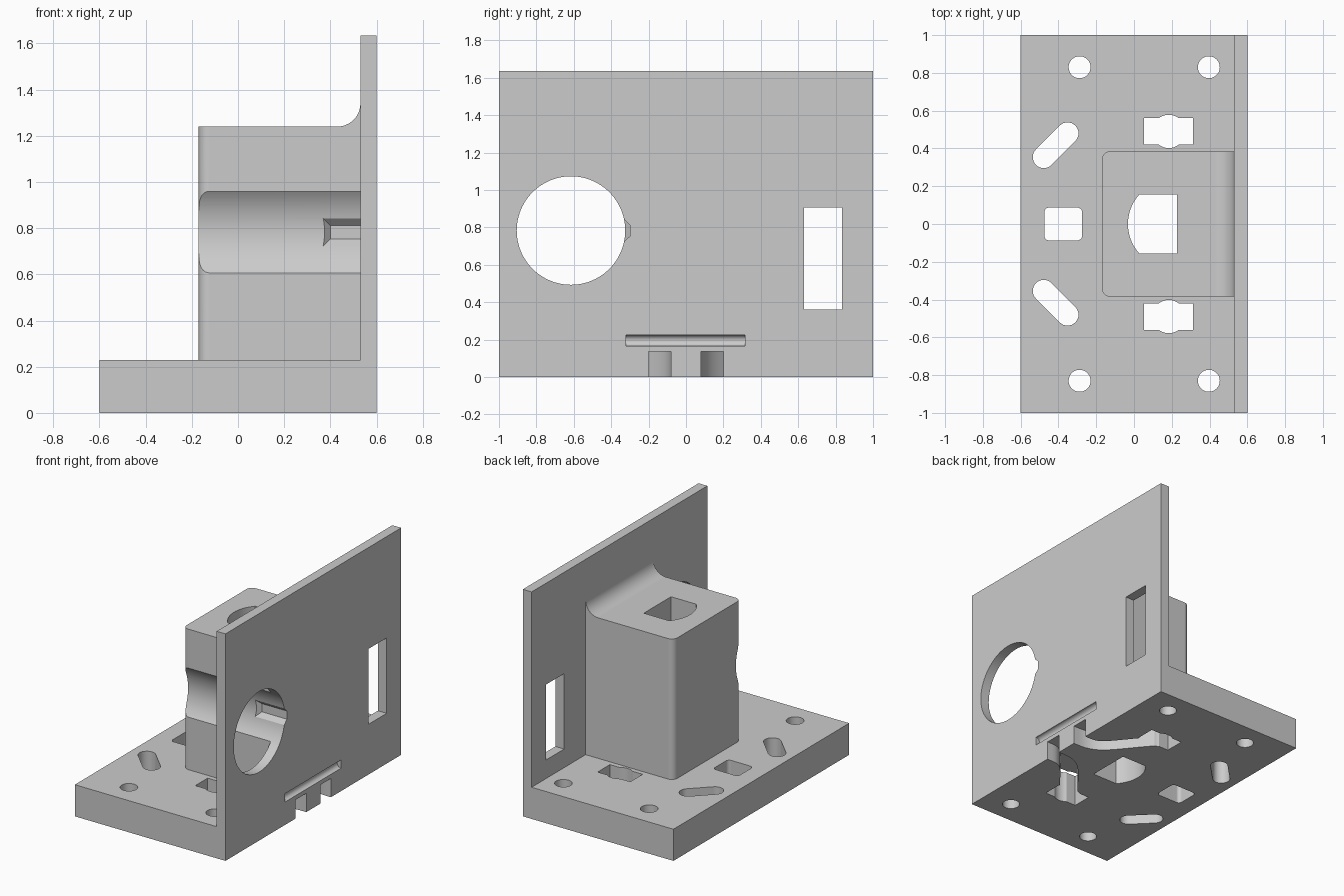
import bpy, bmesh, math
from mathutils import Vector
from mathutils.geometry import interpolate_bezier

cube = bpy.data.objects.get("Cube")
if cube:
    bpy.data.objects.remove(cube, do_unlink=True)

grey = bpy.data.materials.new("matte grey")
grey.use_nodes = True
grey.diffuse_color = (0.6, 0.6, 0.6, 1)
bsdf = next(n for n in grey.node_tree.nodes if n.type == 'BSDF_PRINCIPLED')
bsdf.inputs["Base Color"].default_value = (0.6, 0.6, 0.6, 1)

# Places a profile point (a, b) at depth d along the extrusion axis
PLACE = {'x': lambda a, b, d: (d, a, b),
         'y': lambda a, b, d: (a, d, b),
         'z': lambda a, b, d: (a, b, d)}


def prism(name, profile, axis, lo, hi):
    """Extrude a closed outline between two depths."""
    bm = bmesh.new()
    ends = [[bm.verts.new(PLACE[axis](a, b, d)) for a, b in profile] for d in (lo, hi)]
    bm.faces.new(ends[0])
    bm.faces.new(ends[1])
    n = len(profile)
    for i in range(n):
        j = (i + 1) % n
        bm.faces.new((ends[0][i], ends[0][j], ends[1][j], ends[1][i]))
    bmesh.ops.recalc_face_normals(bm, faces=bm.faces)
    mesh = bpy.data.meshes.new(name)
    bm.to_mesh(mesh)
    bm.free()
    mesh.materials.append(grey)
    obj = bpy.data.objects.new(name, mesh)
    bpy.context.collection.objects.link(obj)
    return obj


def arc(cx, cy, r, start, end, n):
    angles = [math.radians(start + (end - start) * i / n) for i in range(n + 1)]
    return [(cx + r * math.cos(t), cy + r * math.sin(t)) for t in angles]


def circle(cx, cy, r, n=48):
    return arc(cx, cy, r, 0, 360, n)[:-1]


def rect(a0, a1, b0, b1):
    return [(a0, b0), (a1, b0), (a1, b1), (a0, b1)]


def round_edges(obj, test, radius):
    """Bevel the upright edges whose midpoint passes a test."""
    bm = bmesh.new()
    bm.from_mesh(obj.data)
    edges = [e for e in bm.edges
             if abs((e.verts[0].co - e.verts[1].co).normalized().z) > 0.99
             and test((e.verts[0].co + e.verts[1].co) / 2)]
    bmesh.ops.bevel(bm, geom=edges, offset=radius, segments=8, profile=0.5, affect='EDGES')
    bm.to_mesh(obj.data)
    bm.free()


def combine(target, tool, operation='DIFFERENCE'):
    mod = target.modifiers.new("combine", 'BOOLEAN')
    mod.operation = operation
    mod.solver = 'EXACT'
    mod.object = tool
    bpy.context.view_layer.objects.active = target
    bpy.ops.object.modifier_apply(modifier=mod.name)
    bpy.data.objects.remove(tool, do_unlink=True)


# Base slab and upright plate in one L section
bracket = prism("mounting_bracket",
                [(-0.6, 0), (0.6, 0), (0.6, 1.635), (0.53, 1.635), (0.53, 0.228), (-0.6, 0.228)],
                'y', -1, 1)

# Central block with a concave fillet running up to the plate
block = prism("block",
              [(-0.17, 0.1), (0.56, 0.1), (0.56, 1.34)] + arc(0.43, 1.34, 0.1, 0, -90, 12)
              + [(-0.17, 1.24)], 'y', -0.385, 0.385)
round_edges(block, lambda c: c.x < -0.1, 0.045)
combine(bracket, block, 'UNION')

# Large round opening, which also grooves the side of the block
combine(bracket, prism("round_opening", circle(-0.615, 0.783, 0.29, 96), 'x', -0.4, 0.8))

# Tapered pocket beside the round opening
pocket = prism("pocket", [(-0.36, 0.695), (-0.3, 0.753), (-0.3, 0.812), (-0.36, 0.87)],
               'x', 0.34, 0.8)
for v in pocket.data.vertices:
    if v.co.x < 0.5 and v.co.y > -0.31:
        v.co.x = 0.4
combine(bracket, pocket)

# Rectangular window and shallow rounded groove in the plate
combine(bracket, prism("window", rect(0.63, 0.835, 0.362, 0.905), 'x', 0.4, 0.8))
combine(bracket, prism("groove", circle(0.6, 0.195, 0.03, 32), 'y', -0.32, 0.315))

# D shaped shaft through block and base
shaft = arc(0.2, 0, 0.232, 138, 222, 20) + [(0.228, -0.155), (0.228, 0.155)]
combine(bracket, prism("shaft", shaft, 'z', -0.2, 1.6))

# Rounded square hole
square = prism("square_hole", rect(-0.475, -0.275, -0.087, 0.087), 'z', -0.2, 0.5)
round_edges(square, lambda c: True, 0.025)
combine(bracket, square)

# Features mirrored across the middle
for side in (1, -1):
    def flip(points):
        return [(x, y * side) for x, y in points]

    # Screw holes
    for x in (-0.288, 0.396):
        combine(bracket, prism("screw_hole", circle(x, 0.83 * side, 0.058), 'z', -0.2, 0.5))

    # Slanted slot
    slot = arc(-0.352, 0.48, 0.058, -45, 135, 16) + arc(-0.478, 0.354, 0.058, 135, 315, 16)
    combine(bracket, prism("slanted_slot", flip(slot), 'z', -0.2, 0.5))

    # Rectangular hole with a bulge on both long sides
    hole = ([(0.052, 0.42)] + arc(0.184, 0.49, 0.088, 233, 307, 10) + [(0.312, 0.42), (0.312, 0.56)]
            + arc(0.184, 0.49, 0.088, 53, 127, 10) + [(0.052, 0.56)])
    combine(bracket, prism("bulged_hole", flip(hole), 'z', -0.2, 0.5))

    # Curved cable channel under the base, leaving through the plate
    path = interpolate_bezier(Vector((0.2, 0.45)), Vector((0.4, 0.22)),
                              Vector((0.42, 0.14)), Vector((0.56, 0.14)), 16)
    path = [Vector(p[:2]) for p in path] + [Vector((0.7, 0.14))]
    left, right = [], []
    for i, p in enumerate(path):
        along = (path[min(i + 1, len(path) - 1)] - path[max(i - 1, 0)]).normalized()
        across = Vector((-along.y, along.x)) * 0.06
        left.append(tuple(p + across))
        right.append(tuple(p - across))
    combine(bracket, prism("cable_channel", flip(left + right[::-1]), 'z', -0.2, 0.135))

# Smooth curved walls, crisp edges
bpy.ops.object.select_all(action='DESELECT')
bracket.select_set(True)
bpy.context.view_layer.objects.active = bracket
bpy.ops.object.shade_smooth_by_angle(angle=math.radians(30))
weighted = bracket.modifiers.new("weighted normals", 'WEIGHTED_NORMAL')
weighted.keep_sharp = True
